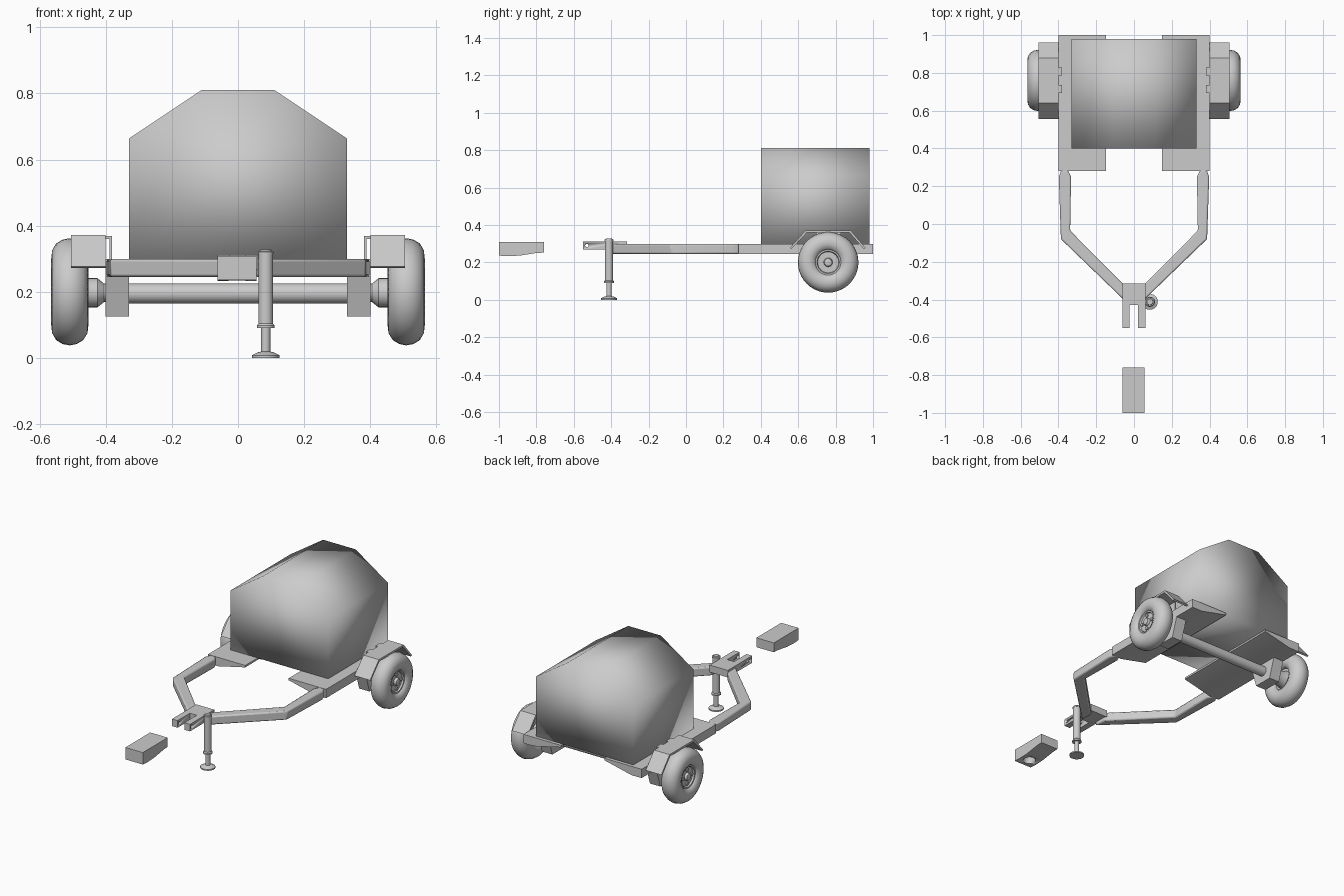
import bpy, bmesh, math
from mathutils import Vector, Matrix

if "Cube" in bpy.data.objects:
    bpy.data.objects.remove(bpy.data.objects["Cube"])


def finish(name, bm, angle=30, bevel=0.0):
    bmesh.ops.remove_doubles(bm, verts=bm.verts, dist=1e-5)
    bmesh.ops.recalc_face_normals(bm, faces=bm.faces)
    me = bpy.data.meshes.new(name)
    bm.to_mesh(me)
    bm.free()
    ob = bpy.data.objects.new(name, me)
    bpy.context.collection.objects.link(ob)
    if bevel:
        m = ob.modifiers.new("bevel", 'BEVEL')
        m.width, m.segments = bevel, 2
    bpy.ops.object.select_all(action='DESELECT')
    ob.select_set(True)
    bpy.context.view_layer.objects.active = ob
    bpy.ops.object.shade_smooth_by_angle(angle=math.radians(angle))
    return ob


def prism(name, pts, axis, lo, hi, side=1, angle=30, bevel=0.0):
    """Extrude a 2D profile along axis x (pts y,z), y (pts x,z) or z (pts x,y)."""
    place = {'x': lambda a, b, t: (t, a, b), 'y': lambda a, b, t: (a, t, b),
             'z': lambda a, b, t: (a, b, t)}[axis]
    bm = bmesh.new()
    rings = []
    for t in (lo, hi):
        ring = [bm.verts.new(place(a, b, t)) for a, b in pts]
        bm.faces.new(ring)
        rings.append(ring)
    n = len(pts)
    for i in range(n):
        j = (i + 1) % n
        bm.faces.new((rings[0][i], rings[0][j], rings[1][j], rings[1][i]))
    for v in bm.verts:
        v.co.x *= side
    return finish(name, bm, angle, bevel)


def lathe(name, prof, axis, loc, segs=32, side=1):
    """Spin (radius, height) points round an x or z axis through loc."""
    bm = bmesh.new()
    vs = [bm.verts.new((r, 0, h)) for r, h in prof]
    es = [bm.edges.new(p) for p in zip(vs, vs[1:])]
    bmesh.ops.spin(bm, geom=vs + es, cent=(0, 0, 0), axis=(0, 0, 1),
                   angle=math.tau, steps=segs, use_duplicate=False)
    if axis == 'x':
        bm.transform(Matrix.Rotation(math.pi / 2, 4, 'Y'))
    bm.transform(Matrix.Translation(loc))
    for v in bm.verts:
        v.co.x *= side
    return finish(name, bm, 35)


def cut(ob, cutter):
    m = ob.modifiers.new("cut", 'BOOLEAN')
    m.operation, m.object, m.solver = 'DIFFERENCE', cutter, 'EXACT'
    cutter.hide_render = True
    cutter.hide_set(True)


# Cargo body with chamfered roof, softly shaded over its edges
prism("cargo_body", [(-.33, .298), (.33, .298), (.33, .663), (.11, .81), (-.11, .81), (-.33, .663)],
      'y', .40, .98, angle=100)

# Axle beam
lathe("axle", [(0, -.38), (.03, -.38), (.03, .38), (0, .38)], 'x', (0, .76, .195))

for s, tag in ((1, "right"), (-1, "left")):
    # Deck rail: deep outer edge thinning to the inner lip
    prism(f"deck_rail_{tag}", [(.40, .245), (.40, .299), (.147, .299), (.147, .287), (.33, .245)],
          'y', .28, 1.0, s)
    # Axle bracket under the rail
    prism(f"axle_bracket_{tag}", [(.66, .25), (.86, .25), (.82, .125), (.70, .125)],
          'x', .33, .40, s)
    # Cranked drawbar arm
    prism(f"drawbar_arm_{tag}",
          [(.35, .285), (.385, .285), (.398, .25), (.387, -.08), (.05, -.405), (.05, -.325),
           (.338, -.035), (.333, .25)], 'z', .245, .299, s, bevel=.008)
    # Folded mudguard
    prism(f"mudguard_{tag}",
          [(.555, .277), (.64, .371), (.88, .371), (.96, .277), (.95, .272), (.874, .359),
           (.646, .359), (.564, .272)], 'x', .40, .505, s)
    # Mudguard straps
    for k, y in enumerate((.715, .807)):
        prism(f"mudguard_strap_{tag}_{k + 1}",
              [(.42, .368), (.381, .368), (.381, .27), (.388, .27), (.388, .36), (.42, .36)],
              'y', y - .021, y + .021, s)

    c = (0, .76, .20)
    # Tyre
    lathe(f"tyre_{tag}",
          [(.066, .475), (.075, .462), (.098, .452), (.125, .455), (.146, .468), (.158, .488),
           (.162, .508), (.158, .530), (.146, .550), (.125, .562), (.098, .565), (.075, .555),
           (.066, .542), (.066, .475)], 'x', c, 40, s)
    # Rim disc and hub cap
    lathe(f"rim_{tag}",
          [(0, .485), (.068, .485), (.068, .548), (.060, .548), (.056, .538), (.024, .538),
           (.020, .552), (.010, .555), (0, .555)], 'x', c, 32, s)
    # Wheel nuts
    for k in range(4):
        a = math.tau * k / 4
        lathe(f"wheel_nut_{tag}_{k + 1}",
              [(0, .535), (.010, .535), (.010, .546), (0, .546)], 'x',
              (0, .76 + .042 * math.cos(a), .20 + .042 * math.sin(a)), 8, s)
    # Brake hub on the inside
    lathe(f"wheel_hub_{tag}",
          [(0, .37), (.028, .37), (.028, .405), (.044, .425), (.044, .455), (.055, .49), (0, .49)],
          'x', (0, .76, .197), 24, s)

# Forked hitch with pin hole
fork = prism("hitch_fork",
             [(-.062, -.315), (.060, -.315), (.060, -.55), (.022, -.55), (.022, -.43),
              (-.024, -.43), (-.024, -.55), (-.062, -.55)], 'z', .268, .311)
pin = lathe("pin_hole_cutter", [(0, -.1), (.009, -.1), (.009, .1), (0, .1)], 'x', (0, -.53, .290), 16)
cut(fork, pin)

# Detached coupler head, with ball socket below
coupler = prism("coupler_head",
                [(-1.0, .309), (-.76, .309), (-.76, .252), (-.80, .250), (-.89, .236),
                 (-.96, .233), (-1.0, .236)], 'x', -.062, .056)
socket = lathe("socket_cutter",
               [(0, .20), (.036, .20), (.036, .26), (.026, .278), (0, .285)], 'z', (-.003, -.94, 0), 24)
cut(coupler, socket)

# Jack stand: foot, rod and outer tube
lathe("jack_stand",
      [(0, 0), (.042, 0), (.042, .008), (.024, .017), (.014, .019), (.014, .09), (.027, .09),
       (.027, .098), (.022, .104), (.022, .315), (.024, .315), (.024, .321), (.018, .323),
       (.016, .328), (0, .328)], 'z', (.084, -.412, 0), 24)
